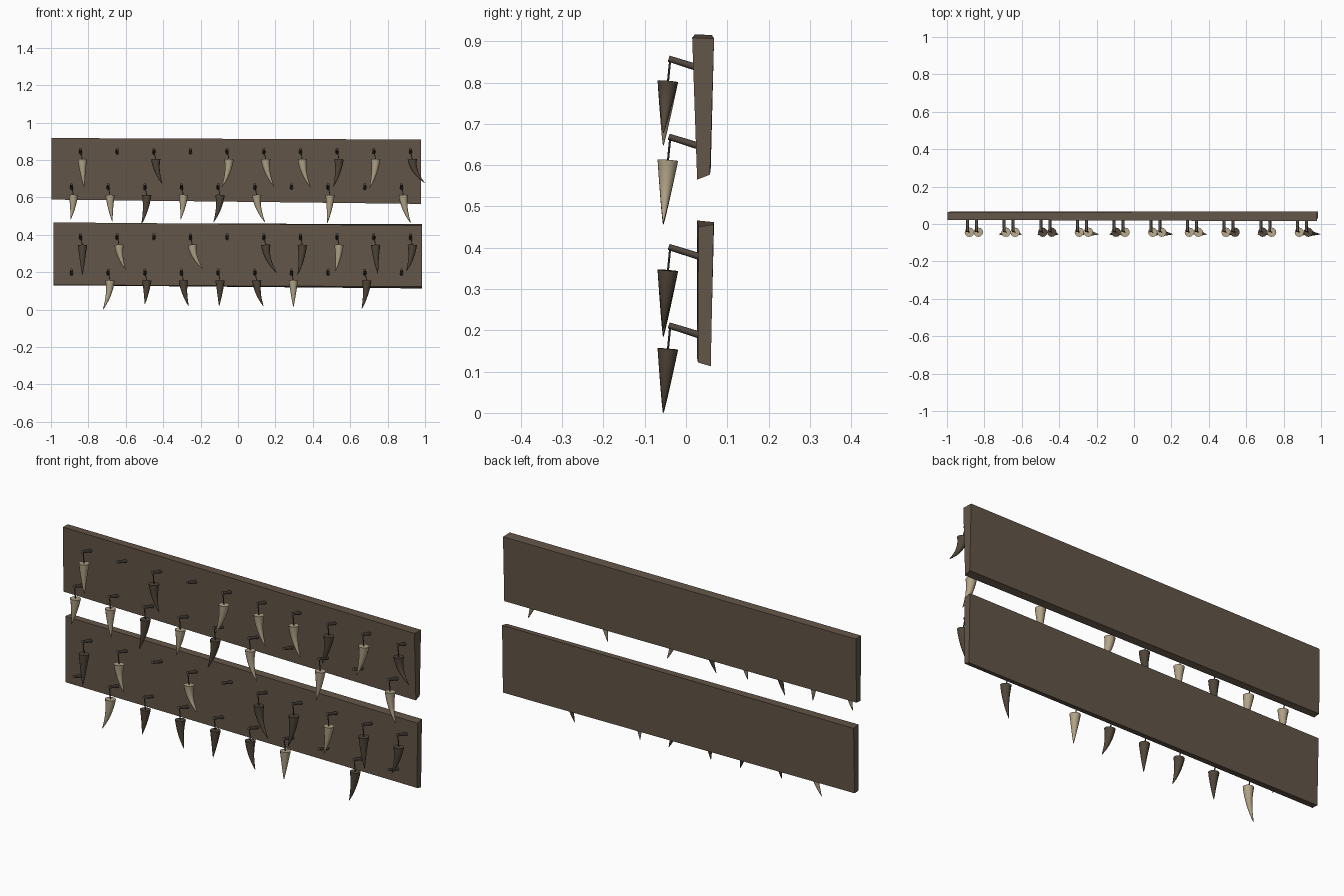
import bpy, bmesh, math
from mathutils import Vector

if "Cube" in bpy.data.objects:
    bpy.data.objects.remove(bpy.data.objects["Cube"])


def mat(name, rgb):
    m = bpy.data.materials.new(name)
    m.diffuse_color = (*rgb, 1)
    m.use_nodes = True
    m.node_tree.nodes["Principled BSDF"].inputs["Base Color"].default_value = m.diffuse_color
    return m


WOOD = mat("brown wood", (0.125, 0.092, 0.066))
PEG = mat("dark peg wood", (0.085, 0.066, 0.052))
CORD = mat("dark cord", (0.06, 0.05, 0.042))
BONE = mat("pale horn", (0.45, 0.375, 0.25))
DARK = mat("dark horn", (0.082, 0.062, 0.042))


def finish(name, bm, material, smooth=False):
    bmesh.ops.recalc_face_normals(bm, faces=bm.faces)
    me = bpy.data.meshes.new(name)
    bm.to_mesh(me)
    bm.free()
    me.materials.append(material)
    for p in me.polygons:
        p.use_smooth = smooth and len(p.vertices) <= 4
    ob = bpy.data.objects.new(name, me)
    bpy.context.collection.objects.link(ob)
    return ob


def tube(name, path, radii, sides, material, smooth=False):
    """Sweep a circle along path with a radius per point."""
    bm = bmesh.new()
    rings = []
    for i, (p, r) in enumerate(zip(path, radii)):
        d = path[min(i + 1, len(path) - 1)] - path[max(i - 1, 0)]
        u = d.cross(Vector((1, 0, 0))).normalized()
        w = d.cross(u).normalized()
        angles = [2 * math.pi * k / sides for k in range(sides)]
        rings.append([bm.verts.new(p + (u * math.cos(a) + w * math.sin(a)) * r) for a in angles])
    for a, b in zip(rings, rings[1:]):
        for k in range(sides):
            n = (k + 1) % sides
            bm.faces.new((a[k], a[n], b[n], b[k]))
    bm.faces.new(rings[0])
    bm.faces.new(rings[-1])
    return finish(name, bm, material, smooth)


def board(name, left, right):
    """Rough plank; each end is four (y, z) corners: front/back bottom, back/front top."""
    bm = bmesh.new()
    ends = [[bm.verts.new((x, y, z)) for y, z in pts] for x, pts in (left, right)]
    for k in range(4):
        n = (k + 1) % 4
        bm.faces.new((ends[0][k], ends[0][n], ends[1][n], ends[1][k]))
    for e in ends:
        bm.faces.new(e)
    finish(name, bm, WOOD)


# planks, slightly uneven
board("upper_board",
      (-0.997, [(0.027, 0.588), (0.060, 0.592), (0.063, 0.915), (0.022, 0.917)]),
      (0.978, [(0.027, 0.565), (0.058, 0.577), (0.068, 0.907), (0.015, 0.909)]))
board("lower_board",
      (-0.987, [(0.027, 0.132), (0.060, 0.130), (0.068, 0.462), (0.027, 0.466)]),
      (0.984, [(0.029, 0.122), (0.060, 0.113), (0.067, 0.457), (0.030, 0.450)]))

# rows: first peg x, peg tip z, horn top z, horns as (peg index, colour, tip offset, length)
B, D = BONE, DARK
ROWS = [
    (-0.842, 0.858, 0.803, [(0, B, .02, .15), (2, D, .045, .13), (4, B, -.03, .15), (5, B, .055, .145),
                            (6, B, .055, .15), (7, D, -.02, .145), (8, B, -.025, .155), (9, D, .075, .125)]),
    (-0.890, 0.669, 0.612, [(0, B, -.005, .13), (1, B, .022, .14), (2, D, -.018, .155), (3, B, -.005, .13),
                            (4, D, -.025, .145), (5, B, .055, .145), (7, B, -.005, .15), (9, B, .05, .15)]),
    (-0.842, 0.402, 0.345, [(0, D, .01, .16), (1, B, .045, .13), (3, B, .065, .125), (5, D, .07, .15),
                            (6, D, -.015, .16), (7, B, -.01, .14), (8, D, .022, .155), (9, D, -.022, .14)]),
    (-0.890, 0.212, 0.155, [(1, B, -.028, .155), (2, D, 0, .125), (3, D, .038, .135), (4, D, .005, .135),
                            (5, D, .045, .135), (6, B, .01, .14), (8, D, -.016, .15)]),
]

for r, (x0, zp, zt, horns) in enumerate(ROWS, 1):
    # pegs tilt up towards the front
    for i in range(10):
        x = x0 + 0.196 * i
        tube(f"peg_{r}_{i}", [Vector((x, 0.035, zp - 0.024)), Vector((x, -0.042, zp))],
             [0.0085, 0.0075], 8, PEG, True)
    for i, colour, dx, length in horns:
        x = x0 + 0.196 * i
        top = Vector((x + 0.01, -0.044, zt))
        # cord from peg to horn
        tube(f"cord_{r}_{i}", [Vector((x, -0.038, zp)), top - Vector((0, 0, 0.004))],
             [0.0025, 0.0025], 6, CORD)
        # curved tapering horn
        ts = [k / 8 for k in range(9)]
        path = [top + Vector(((dx - 0.01) * t ** 2, -0.011 * t, -length * t)) for t in ts]
        radii = [0.024 * (1 - t) ** 0.9 + 0.001 for t in ts]
        tube(f"horn_{r}_{i}", path, radii, 12, colour, True)
